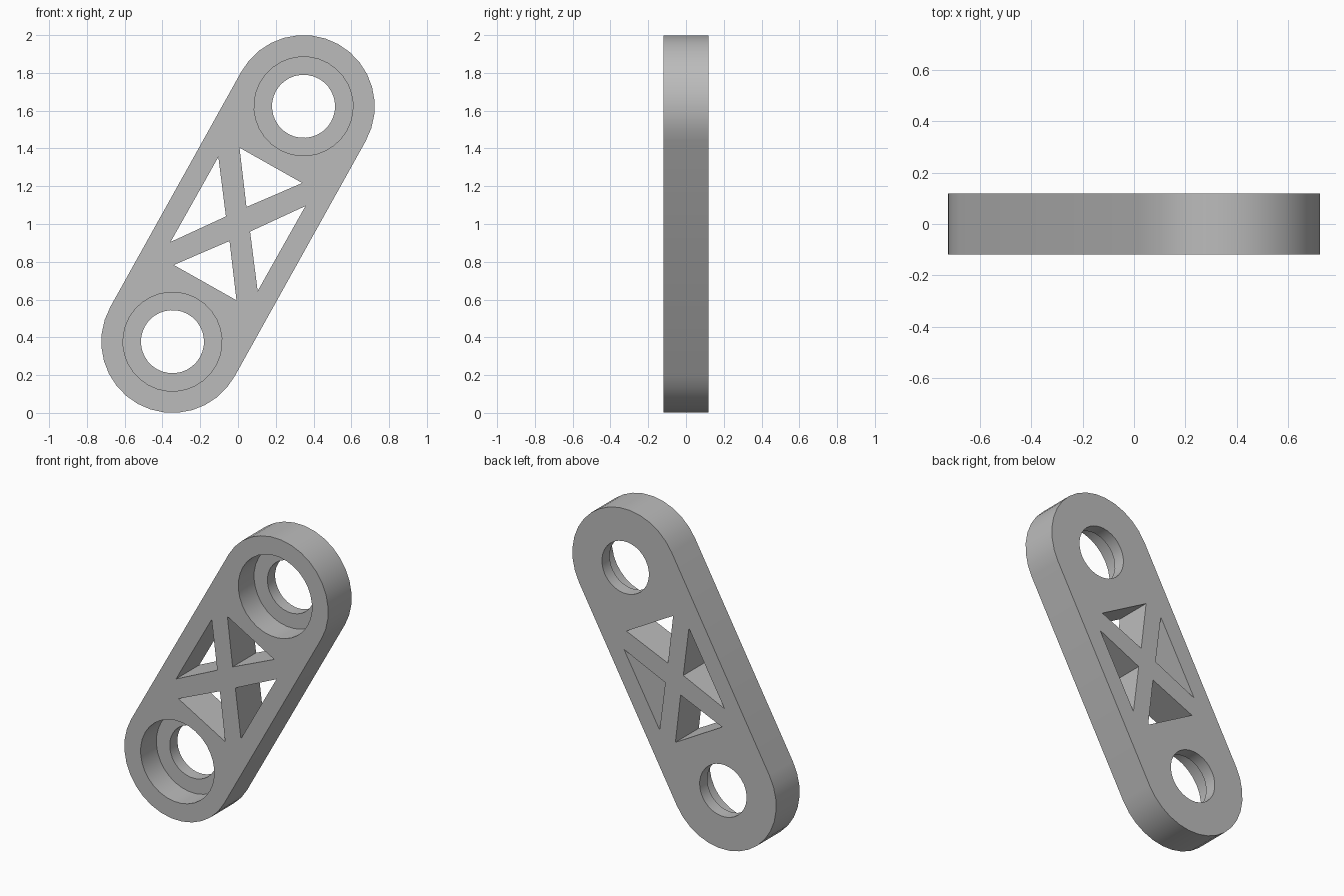
import bpy
from math import atan2, cos, sin, pi
from mathutils import Vector

cube = bpy.data.objects.get("Cube")
if cube:
    bpy.data.objects.remove(cube)

HALF = 0.119            # half thickness
END = Vector((0.347, 0.623))
CAP, POCKET, BORE = 0.377, 0.262, 0.167
POCKET_DEPTH = 0.16
SEGMENTS = 32
AXIS = atan2(END.y, END.x)

steel = bpy.data.materials.new("plain_grey")
steel.use_nodes = True
grey = (0.5, 0.5, 0.5, 1)
steel.diffuse_color = grey
steel.node_tree.nodes["Principled BSDF"].inputs["Base Color"].default_value = grey


def arc(centre, radius, start, sweep, steps):
    """Points along an arc, as (x, z) offsets from the part's middle."""
    return [centre + radius * Vector((cos(start + sweep * i / steps),
                                      sin(start + sweep * i / steps)))
            for i in range(steps + 1)]


def prism(name, outline, front, back):
    """Extrude an outline in the xz plane from y = front to y = back."""
    n = len(outline)
    verts = [(p[0], y, p[1] + 1) for y in (front, back) for p in outline]
    faces = [list(range(n)), list(range(2 * n - 1, n - 1, -1))]
    faces += [(i, i + n, (i + 1) % n + n, (i + 1) % n) for i in range(n)]
    mesh = bpy.data.meshes.new(name)
    mesh.from_pydata(verts, [], faces)
    mesh.materials.append(steel)
    obj = bpy.data.objects.new(name, mesh)
    bpy.context.collection.objects.link(obj)
    return obj


# Link plate: two round ends joined by tangent sides
outline = arc(END, CAP, AXIS - pi / 2, pi, SEGMENTS // 2)
outline += arc(-END, CAP, AXIS + pi / 2, pi, SEGMENTS // 2)
link = prism("link_plate", outline, -HALF, HALF)

# Cutters: stepped bores and the truss windows, repeated by a half turn
side_window = [Vector(p) for p in ((-0.104, 0.355), (-0.064, 0.04), (-0.357, -0.095))]
end_window = [Vector(p) for p in ((0.008, 0.404), (0.34, 0.217), (0.045, 0.09))]
side_window.reverse()
end_window.reverse()
cutters = []
for turn in (1, -1):
    for label, radius, back in (("pocket", POCKET, POCKET_DEPTH - HALF),
                                ("bore", BORE, 2 * HALF)):
        ring = arc(turn * END, radius, AXIS, 2 * pi, SEGMENTS)[:-1]
        cutters.append(prism(label + "_cutter", ring, -2 * HALF, back))
    for window in (side_window, end_window):
        cutters.append(prism("window_cutter", [turn * p for p in window],
                             -2 * HALF, 2 * HALF))

# Cut the openings, then discard the cutters
bpy.ops.object.select_all(action="DESELECT")
link.select_set(True)
bpy.context.view_layer.objects.active = link
for cutter in cutters:
    cutter.hide_render = True
    cut = link.modifiers.new("opening", "BOOLEAN")
    cut.operation = "DIFFERENCE"
    cut.solver = "EXACT"
    cut.object = cutter
    bpy.ops.object.modifier_apply(modifier=cut.name)
    bpy.data.objects.remove(cutter)

bpy.ops.object.shade_smooth_by_angle(angle=pi / 6)
